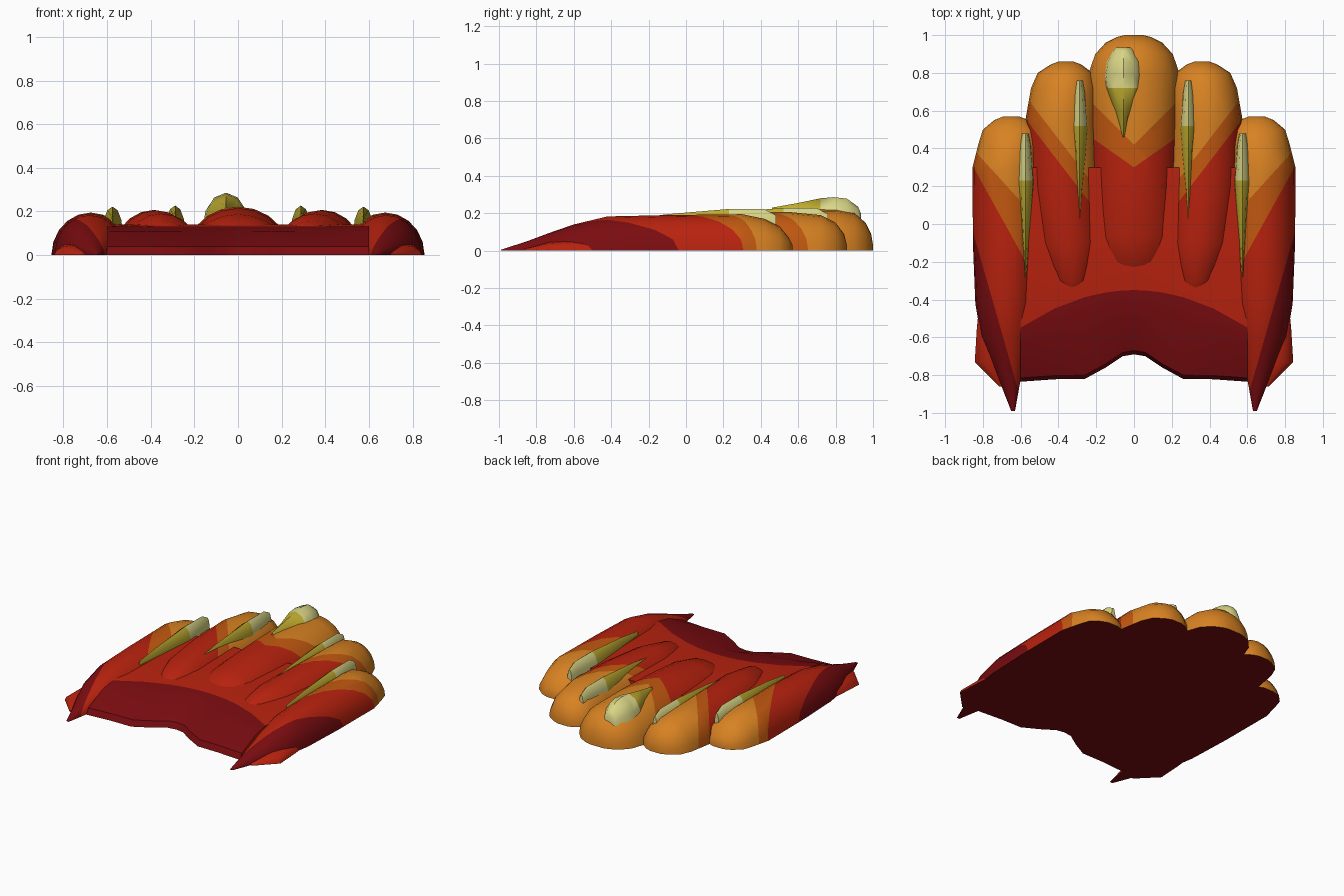
import bpy, bmesh, math
from mathutils import Vector

if "Cube" in bpy.data.objects:
    bpy.data.objects.remove(bpy.data.objects["Cube"])

COLOURS = {"dark_red": (0x7a, 0x0c, 0x10), "red": (0xb8, 0x22, 0x0e),
           "dark_orange": (0xc2, 0x58, 0x10), "orange": (0xd8, 0x82, 0x22),
           "yellow": (0xc0, 0xac, 0x30), "pale_yellow": (0xdc, 0xd8, 0x88)}
NAMES = list(COLOURS)
MATS = []
for name, rgb in COLOURS.items():
    m = bpy.data.materials.new(name)
    m.diffuse_color = [((c / 255 + 0.055) / 1.055) ** 2.4 for c in rgb] + [1]
    m.use_nodes = True
    m.node_tree.nodes["Principled BSDF"].inputs["Base Color"].default_value = m.diffuse_color
    MATS.append(m)


def finish(bm, name, rule, side=1):
    """Colour faces by rule (undersides dark), mirror if asked, make the object."""
    bmesh.ops.recalc_face_normals(bm, faces=bm.faces)
    for f in bm.faces:
        c = f.calc_center_median()
        f.material_index = 0 if f.normal.z < -0.9 and c.z < 0.01 else NAMES.index(rule(c))
    if side < 0:
        for v in bm.verts:
            v.co.x *= -1
        bmesh.ops.reverse_faces(bm, faces=bm.faces)
    me = bpy.data.meshes.new(name)
    bm.to_mesh(me)
    bm.free()
    for m in MATS:
        me.materials.append(m)
    ob = bpy.data.objects.new(name, me)
    bpy.context.collection.objects.link(ob)
    bpy.context.view_layer.objects.active = ob
    ob.select_set(True)
    bpy.ops.object.shade_smooth_by_angle(angle=math.radians(40))
    ob.select_set(False)


def skin(rings):
    """Join closed rings of points into a capped solid."""
    bm = bmesh.new()
    rows = [[bm.verts.new(p) for p in r] for r in rings]
    n = len(rows[0])
    for a, b in zip(rows, rows[1:]):
        for i in range(n):
            j = (i + 1) % n
            bm.faces.new((a[i], a[j], b[j], b[i]))
    bm.faces.new(rows[0])
    bm.faces.new(rows[-1])
    return bm


def dome(sections, n=10, z0=0.0):
    """Half-ellipse sections (y, centre x, half width, top z) along y."""
    return skin([[(x + w * math.cos(math.pi * i / n), y,
                   z0 + (h - z0) * math.sin(math.pi * i / n)) for i in range(n + 1)]
                 for y, x, w, h in sections])


def cut(bm, x0, y0, slope):
    """Add an edge loop along the vertical plane y = y0 + slope * (x - x0)."""
    bmesh.ops.bisect_plane(bm, geom=bm.verts[:] + bm.edges[:] + bm.faces[:],
                           plane_co=(x0, y0, 0), plane_no=Vector((-slope, 1, 0)).normalized())


def below(c, line):
    x0, y0, k = line
    return c.y < y0 + k * (c.x - x0)


# middle lobe
bm = dome([(-.28, 0, .1, .10), (-.2, 0, .2, .155), (-.07, 0, .23, .187), (.2, 0, .23, .215),
           (.5, 0, .24, .222), (.8, 0, .24, .222), (.9, 0, .205, .2), (.96, 0, .15, .15),
           (.99, 0, .09, .09), (1.0, 0, .05, .03)])
for s in (1, -1):
    cut(bm, 0, .30, .7 * s)
    cut(bm, 0, .42, 1.0 * s)
finish(bm, "middle_lobe", lambda c: "red" if c.y < .30 + .7 * abs(c.x)
       else "dark_orange" if c.y < .42 + abs(c.x) else "orange")

# side lobes: sections and colour boundary lines (x0, y0, slope), back to front
INNER = [(-.36, .33, .06, .12), (-.3, .33, .13, .155), (-.1, .35, .18, .19),
         (.2, .375, .19, .205), (.55, .385, .19, .207), (.72, .37, .175, .19),
         (.8, .365, .145, .15), (.845, .36, .08, .09), (.86, .36, .04, .03)]
OUTER = [(-.99, .64, .01, .005), (-.85, .655, .05, .05), (-.73, .67, .09, .095),
         (-.6, .68, .13, .14), (-.42, .68, .16, .183), (-.1, .675, .178, .19),
         (.3, .675, .18, .195), (.42, .655, .17, .17), (.5, .65, .15, .13),
         (.55, .65, .09, .07), (.57, .65, .04, .03)]
INNER_LINES = [(.35, -2, 0), (.4, .33, 1.3), (.4, .45, 1.3)]
OUTER_LINES = [(.85, -.05, 3.5), (.6, -.15, 1.8), (.6, .12, 1.1)]


def lobe_rule(lines):
    def rule(c):
        for line, col in zip(lines, ("dark_red", "red", "dark_orange")):
            if below(c, line):
                return col
        return "orange"
    return rule


def claw(name, x, sections, split, z0, side):
    bm = dome([(y, x, w, h) for y, w, h in sections], 6, z0)
    cut(bm, x, split, 0)
    finish(bm, name, lambda c: "yellow" if c.y < split else "pale_yellow", side)


SLIM = [(-.28, .004, .17), (-.1, .018, .195), (.22, .047, .222),
        (.42, .03, .222), (.48, .018, .19)]

for s, tag in ((1, "right"), (-1, "left")):
    for kind, secs, lines in (("inner", INNER, INNER_LINES), ("outer", OUTER, OUTER_LINES)):
        bm = dome(secs)
        for line in lines:
            cut(bm, *line)
        finish(bm, f"{kind}_lobe_{tag}", lobe_rule(lines), s)
    # slim claws
    claw(f"outer_claw_{tag}", .575, SLIM, .23, .1, s)
    claw(f"inner_claw_{tag}", .288, [(y + .28, w, h + .005) for y, w, h in SLIM], .52, .1, s)
    # low fin at the heel
    bm = dome([(-.86, .70, .015, .01), (-.73, .76, .083, .045), (-.55, .76, .072, .058),
               (-.43, .77, .05, .03)], 6)
    finish(bm, f"heel_fin_{tag}", lambda c: "red", s)

# wide claw on the middle lobe
claw("middle_claw", -.055, [(.46, .008, .23), (.6, .055, .255), (.72, .1, .28), (.79, .108, .286),
                            (.86, .095, .278), (.92, .06, .235), (.935, .045, .2)], .72, .12, 1)

# palm: side profile swept across x, with a curved heel edge
rings = []
half = [(0, -.69), (.06, -.70), (.15, -.76), (.26, -.82), (.42, -.822), (.6, -.835)]
for x, e in [(-a, b) for a, b in half[:0:-1]] + half:
    m = -.35 - .55 * x * x     # colour boundary
    rings.append([(x, e, 0), (x, e + .02, .04), (x, e + .6 * (m - e), .11),
                  (x, m, .132), (x, -.1, .14), (x, .3, .14), (x, .3, 0)])
finish(skin(rings), "palm",
       lambda c: "dark_red" if c.y < -.36 - .55 * c.x ** 2 else "red")
